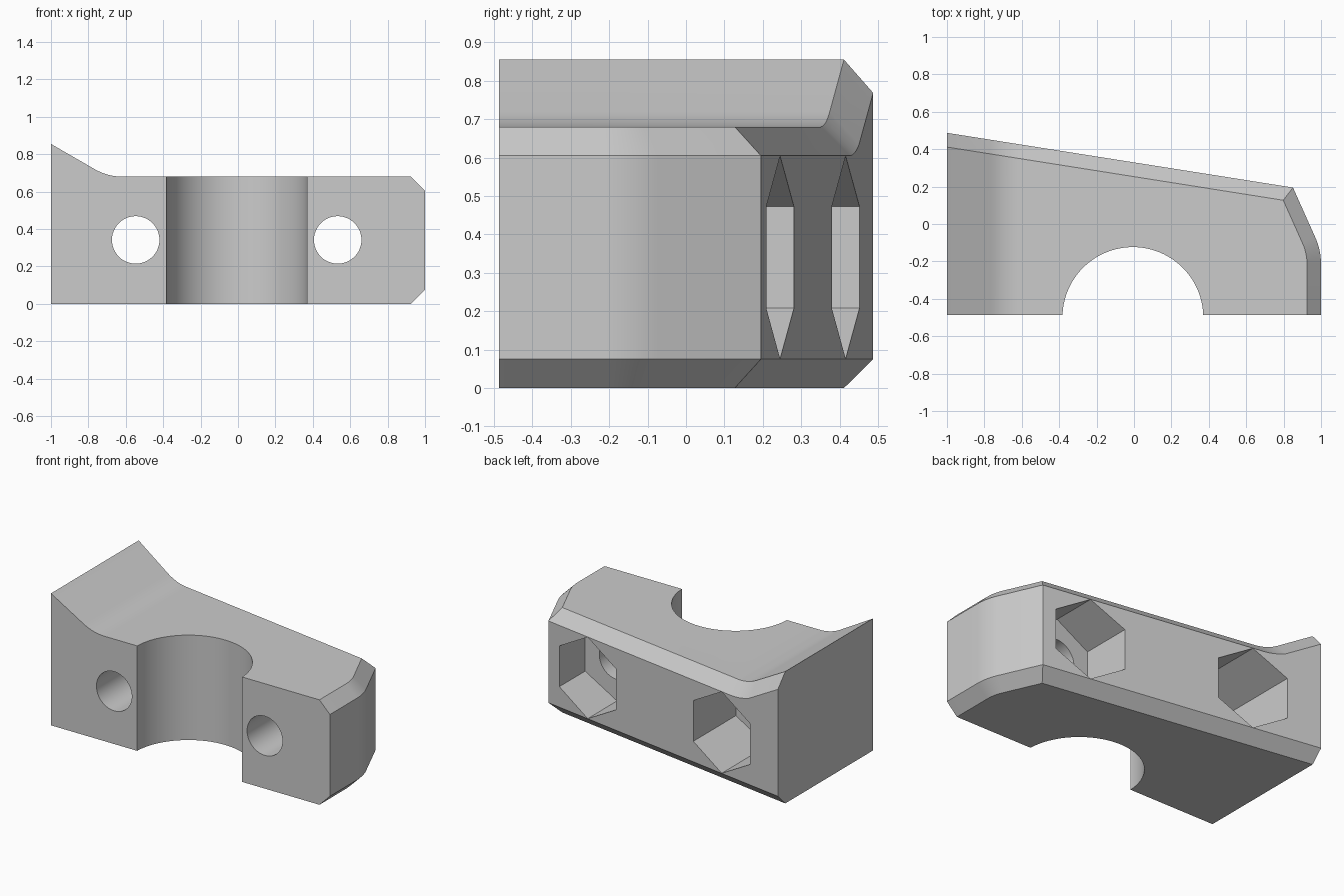
import bpy, bmesh
from math import sin, cos, tan, radians, pi
from mathutils import Matrix, Vector

cube = bpy.data.objects.get("Cube")
if cube:
    bpy.data.objects.remove(cube)

grey = bpy.data.materials.new("plain grey")
grey.use_nodes = True
grey.diffuse_color = (0.6, 0.6, 0.6, 1)
grey.node_tree.nodes["Principled BSDF"].inputs["Base Color"].default_value = (0.6, 0.6, 0.6, 1)

FRONT, TOP, CH = -0.487, 0.68, 0.075      # front plane, flat top height, chamfer size
RAMP, SIDE = radians(30), radians(24.2)   # ramp slope, slant of the side


def finish(bm, name):
    bmesh.ops.recalc_face_normals(bm, faces=bm.faces)
    mesh = bpy.data.meshes.new(name)
    bm.to_mesh(mesh)
    bm.free()
    mesh.materials.append(grey)
    obj = bpy.data.objects.new(name, mesh)
    bpy.context.collection.objects.link(obj)
    return obj


def back_y(x):
    return 0.195 - 0.158 * (x - 0.85)


# Ramp stations: x, top height and slope angle
R = 0.3
x_flat = -1 + 0.175 / tan(RAMP) + R * tan(RAMP / 2)
stations = [(-1, 0.855, RAMP)]
for i in range(8, -1, -1):
    t = RAMP * i / 8
    stations.append((x_flat - R * sin(t), TOP + R * (1 - cos(t)), t))

# Plan outline, outer and inset, running from the back left to the front right
outer = [(x, back_y(x)) for x, z, t in stations] + [(0.85, 0.195)]
inner = [(x, back_y(x) - CH * 1.013) for x, z, t in stations] + [(0.798, 0.127)]
for i in range(9):
    a = SIDE * (1 - i / 8)
    for ring, r in ((outer, 0.35), (inner, 0.35 - CH)):
        ring.append((0.65 + r * cos(a), -0.215 + r * sin(a)))
outer.append((1, FRONT))
inner.append((1 - CH, FRONT))
n, k = len(outer), len(stations)
tops = [(z, t) for x, z, t in stations] + [(TOP, 0)] * (n - k)

# Clamp body: stacked rings with chamfered top and bottom rims
bm = bmesh.new()
rings = [
    [bm.verts.new((x, y, 0)) for x, y in inner],
    [bm.verts.new((x, y, CH)) for x, y in outer],
    [bm.verts.new((x, y, z - CH / cos(t))) for (x, y), (z, t) in zip(outer, tops)],
    [bm.verts.new((x, y, z)) for (x, y), (z, t) in zip(inner, tops)],
]
for lo, hi in zip(rings, rings[1:]):
    for i in range(n - 1):
        bm.faces.new((lo[i], lo[i + 1], hi[i + 1], hi[i]))
front_top = [bm.verts.new((x, FRONT, z)) for x, z, t in stations]
corner = bm.verts.new((-1, FRONT, 0))
for i in range(k - 1):
    bm.faces.new((rings[3][i], rings[3][i + 1], front_top[i + 1], front_top[i]))
bm.faces.new(rings[3][k - 1:] + [front_top[-1]])
bm.faces.new(rings[0] + [corner])
bm.faces.new([corner] + [r[-1] for r in rings] + front_top[::-1])
bm.faces.new([corner] + [r[0] for r in rings] + [front_top[0]])
body = finish(bm, "clamp_body")


def cut(name, start, end, radius, sides, turn=0.0):
    """Subtract a straight prism running from start to end."""
    start, end = Vector(start), Vector(end)
    axis = end - start
    bm = bmesh.new()
    bmesh.ops.create_cone(
        bm, cap_ends=True, segments=sides, radius1=radius, radius2=radius, depth=axis.length,
        matrix=Matrix.Translation((start + end) / 2)
        @ axis.to_track_quat("Z", "Y").to_matrix().to_4x4() @ Matrix.Rotation(turn, 4, "Z"))
    # Stand six-sided cutters on a point
    if sides == 6:
        high = max(v.co.z for v in bm.verts) - start.z
        if high < radius * 0.95:
            bmesh.ops.rotate(bm, verts=bm.verts, cent=start, matrix=Matrix.Rotation(pi / 6, 3, "Y"))
    cutter = finish(bm, name)
    cutter.hide_render = True
    mod = body.modifiers.new(name, "BOOLEAN")
    mod.operation, mod.solver, mod.object = "DIFFERENCE", "EXACT", cutter
    bpy.context.view_layer.objects.active = body
    bpy.ops.object.modifier_apply(modifier=name)
    bpy.data.objects.remove(cutter)


# Tube bore, bolt holes and nut pockets
cut("bore_cutter", (-0.006, -0.5, -0.5), (-0.006, -0.5, 1.5), 0.3765, 96)
for x in (-0.547, 0.533):
    cut("nut_cutter", (x, -0.055, 0.34), (x, 0.9, 0.34), 0.264, 6)
    cut("bolt_cutter", (x, -0.9, 0.342), (x, 0.1, 0.342), 0.127, 48)

bpy.ops.object.select_all(action="DESELECT")
body.select_set(True)
bpy.context.view_layer.objects.active = body
bpy.ops.object.shade_smooth_by_angle(angle=radians(20))
